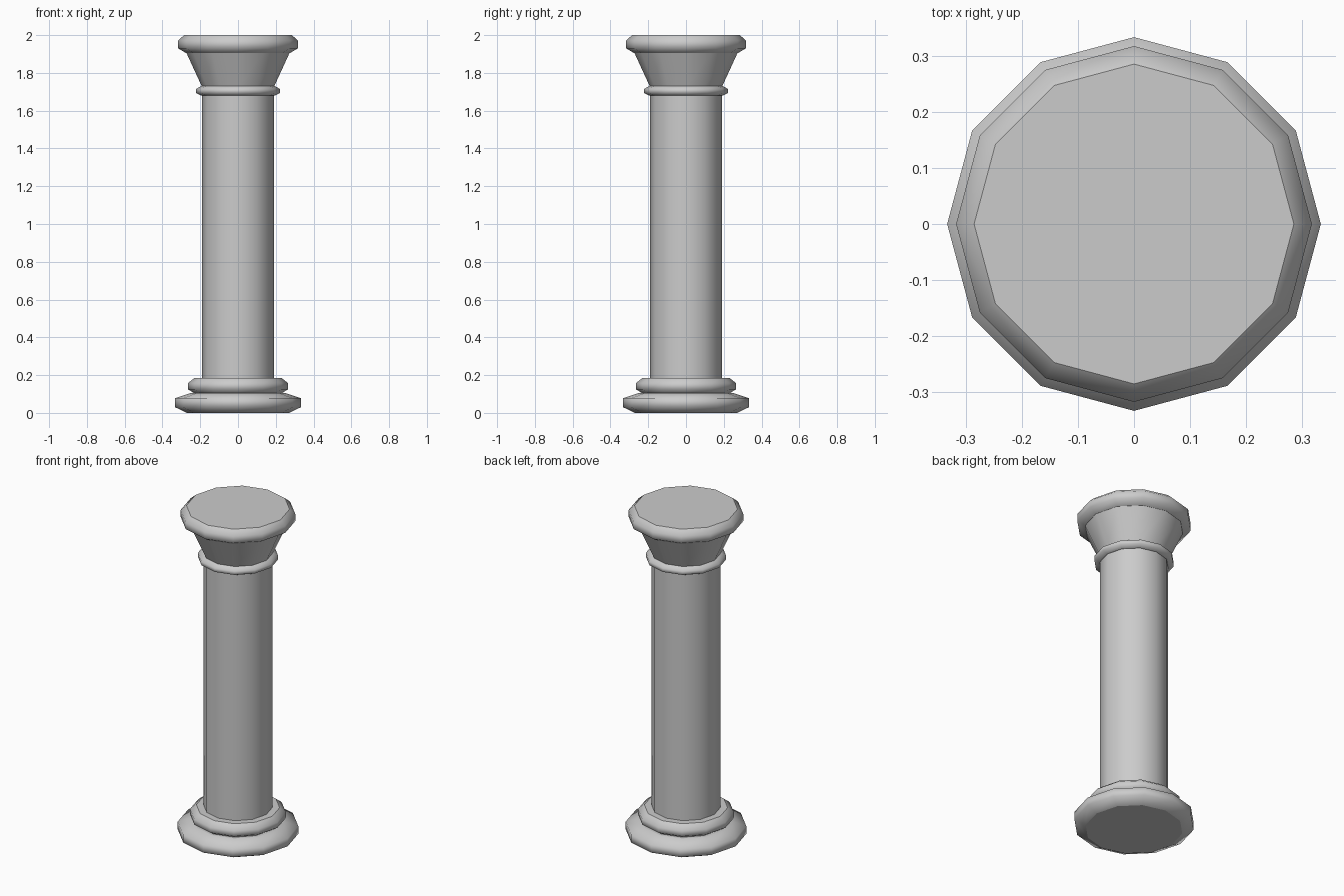
import bpy, bmesh
from math import cos, sin, pi

cube = bpy.data.objects.get("Cube")
if cube:
    bpy.data.objects.remove(cube, do_unlink=True)

SIDES = 12

stone = bpy.data.materials.new("grey stone")
stone.use_nodes = True
colour = (0.6, 0.6, 0.6, 1)
stone.diffuse_color = colour
stone.node_tree.nodes["Principled BSDF"].inputs["Base Color"].default_value = colour


def turned(name, profile):
    """Closed twelve-sided solid turned from (radius, height) pairs, smooth sides, flat ends."""
    bm = bmesh.new()
    rings = [[bm.verts.new((r * cos(2 * pi * i / SIDES), r * sin(2 * pi * i / SIDES), z))
              for i in range(SIDES)] for r, z in profile]
    for low, high in zip(rings, rings[1:]):
        for i in range(SIDES):
            j = (i + 1) % SIDES
            bm.faces.new((low[i], low[j], high[j], high[i])).smooth = True
    for cap in (bm.faces.new(rings[0][::-1]), bm.faces.new(rings[-1])):
        for edge in cap.edges:
            edge.smooth = False
    mesh = bpy.data.meshes.new(name)
    bm.to_mesh(mesh)
    bm.free()
    mesh.materials.append(stone)
    obj = bpy.data.objects.new(name, mesh)
    bpy.context.collection.objects.link(obj)
    return obj


# Base: two stacked rounded discs
turned("lower_base", [(0.27, 0), (0.333, 0.03), (0.333, 0.078), (0.25, 0.105)])
turned("upper_base", [(0.225, 0.1), (0.265, 0.125), (0.265, 0.158), (0.23, 0.185)])

# Shaft
turned("shaft", [(0.19, 0.18), (0.19, 1.73)])

# Capital: neck ring, flared bell and rounded slab
turned("neck_ring", [(0.195, 1.68), (0.222, 1.693), (0.222, 1.715), (0.195, 1.73)])
turned("bell", [(0.19, 1.725), (0.275, 1.91)])
turned("top_slab", [(0.275, 1.905), (0.317, 1.93), (0.317, 1.972), (0.285, 2.0)])
